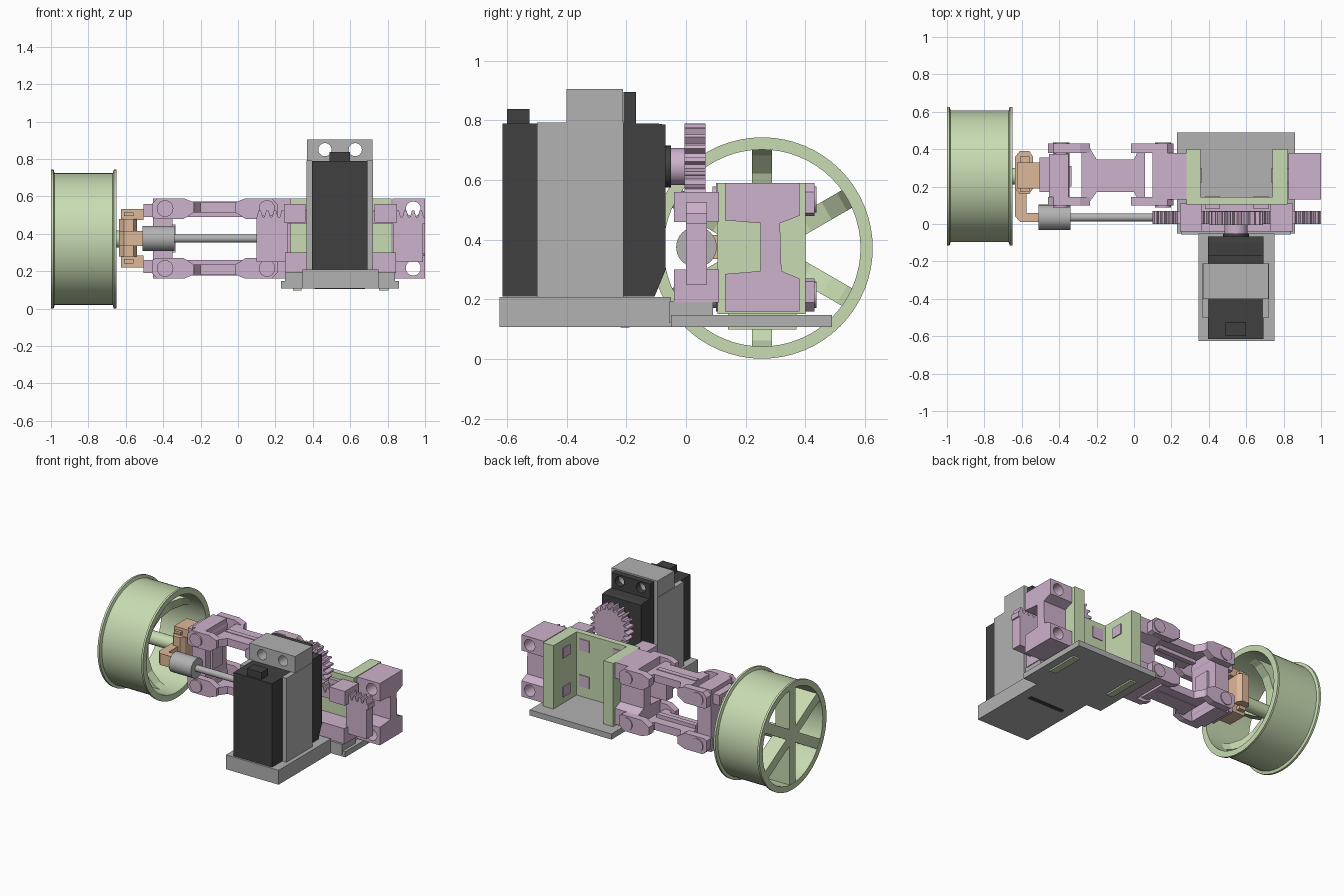
import bpy, bmesh, math
from mathutils import Vector

if "Cube" in bpy.data.objects:
    bpy.data.objects.remove(bpy.data.objects["Cube"])


def material(name, srgb):
    m = bpy.data.materials.new(name)
    m.diffuse_color = [((c / 255 + 0.055) / 1.055) ** 2.4 for c in srgb] + [1]
    m.use_nodes = True
    m.node_tree.nodes["Principled BSDF"].inputs["Base Color"].default_value = m.diffuse_color
    return m


PINK = material("pink", (206, 178, 204))
GREEN = material("pale green", (200, 219, 178))
GREY = material("grey", (178, 178, 178))
DARK = material("charcoal", (64, 64, 64))
TAN = material("tan", (222, 184, 154))


def finish(name, mat, bm, smooth=False):
    bmesh.ops.recalc_face_normals(bm, faces=bm.faces)
    me = bpy.data.meshes.new(name)
    bm.to_mesh(me)
    bm.free()
    ob = bpy.data.objects.new(name, me)
    bpy.context.collection.objects.link(ob)
    me.materials.append(mat)
    if smooth:
        bpy.context.view_layer.objects.active = ob
        ob.select_set(True)
        bpy.ops.object.shade_smooth_by_angle(angle=math.radians(30))
        ob.select_set(False)
    return ob


def place(axis, u, v, w):
    """u, v are the profile axes in x-y-z order; w runs along axis."""
    return {'x': (w, u, v), 'y': (u, w, v), 'z': (u, v, w)}[axis]


def prism(name, mat, axis, pts, a, b, smooth=False):
    bm = bmesh.new()
    f = bm.faces.new([bm.verts.new(place(axis, u, v, a)) for u, v in pts])
    r = bmesh.ops.extrude_face_region(bm, geom=[f])
    vs = [g for g in r['geom'] if isinstance(g, bmesh.types.BMVert)]
    bmesh.ops.translate(bm, verts=vs, vec=Vector(place(axis, 0, 0, b - a)))
    return finish(name, mat, bm, smooth)


def box(name, mat, x0, x1, y0, y1, z0, z1):
    return prism(name, mat, 'z', [(x0, y0), (x1, y0), (x1, y1), (x0, y1)], z0, z1)


def circle(u, v, r, n=32):
    return [(u + r * math.cos(2 * math.pi * i / n), v + r * math.sin(2 * math.pi * i / n)) for i in range(n)]


def cyl(name, mat, axis, u, v, r, a, b):
    return prism(name, mat, axis, circle(u, v, r), a, b, True)


def drill(ob, holes, r, a, b):
    """Cut round holes along y at the given x, z positions."""
    for x, z in holes:
        cut = cyl("cutter", ob.data.materials[0], 'y', x, z, r, a, b)
        cut.hide_render = True
        mod = ob.modifiers.new("hole", 'BOOLEAN')
        mod.operation, mod.object, mod.solver = 'DIFFERENCE', cut, 'EXACT'
        bpy.context.view_layer.objects.active = ob
        bpy.ops.object.modifier_apply(modifier=mod.name)
        bpy.data.objects.remove(cut)


# Wheel: turned rim, six swept spokes, axle
WY, WZ = 0.255, 0.372
rim = [(-1, .33), (-1, .371), (-.986, .371), (-.98, .352), (-.67, .352), (-.664, .371), (-.65, .371), (-.65, .33)]
bm = bmesh.new()
vs = [bm.verts.new((x, WY, WZ + r)) for x, r in rim]
es = [bm.edges.new((vs[i], vs[(i + 1) % len(vs)])) for i in range(len(vs))]
bmesh.ops.spin(bm, geom=vs + es, cent=(0, WY, WZ), axis=(1, 0, 0), angle=2 * math.pi, steps=64, use_merge=True)
bmesh.ops.remove_doubles(bm, verts=bm.verts, dist=1e-4)
finish("wheel_rim", GREEN, bm, True)
spoke = [(-.998, 0), (-.998, .335), (-.74, .335), (-.80, .31), (-.86, .25), (-.89, .17), (-.89, 0)]
for i in range(6):
    s = prism("wheel_spoke", GREEN, 'y', spoke, -.034, .034)
    s.location = (0, WY, WZ)
    s.rotation_euler.x = i * math.pi / 3
cyl("wheel_axle", GREEN, 'x', WY, WZ, .045, -.95, -.62)

# Steering knuckle with forked ears and steering arm
prism("knuckle_body", TAN, 'z', [(-.635, .19), (-.61, .16), (-.56, .16), (-.54, .19), (-.54, .36),
                                 (-.56, .39), (-.61, .39), (-.635, .36)], .28, .48)
for z0, z1 in ((.22, .285), (.475, .533)):
    box("knuckle_neck", TAN, -.61, -.56, .17, .36, z0 + .02, z1 - .02)
    box("knuckle_ear", TAN, -.625, -.505, .19, .33, z0, z1)
prism("steering_arm", TAN, 'z', [(-.635, .2), (-.635, .04), (-.61, .012), (-.5, .012), (-.5, .06),
                                 (-.575, .06), (-.575, .2)], .335, .415)

# Tie rod
cyl("rod_end", GREY, 'x', .035, .375, .068, -.51, -.34)
cyl("tie_rod", GREY, 'x', .035, .375, .022, -.35, .11)

# Outer upright
box("upright", PINK, -.455, -.35, .145, .375, .16, .59)
box("upright_web", PINK, -.36, -.335, .2, .31, .3, .45)
for z0, z1 in ((.19, .26), (.49, .56)):
    box("upright_lug", PINK, -.505, -.45, .17, .355, z0, z1)

# Suspension arms, the lower one a mirror of the upper
web = [(-.28, .10), (-.25, .10), (-.2, .17), (0, .17), (.04, .10), (.06, .10),
       (.06, .43), (.04, .43), (0, .345), (-.2, .345), (-.25, .43), (-.28, .43)]
prong = [(-.46, .49), (-.44, .48), (-.29, .48), (-.235, .515), (-.235, .568), (-.29, .59), (-.43, .59), (-.46, .56)]


def flip(z, lower):
    return .75 - z if lower else z


for low in (False, True):
    tag = "lower" if low else "upper"
    prism(tag + "_arm_web", PINK, 'z', web, flip(.515, low), flip(.568, low))
    box(tag + "_arm_rib", PINK, -.27, .03, .245, .28, *sorted((flip(.49, low), flip(.572, low))))
    for y0, y1 in ((.10, .145), (.38, .43)):
        for inner in (False, True):
            pts = [(-.25 - x if inner else x, flip(z, low)) for x, z in prong]
            prism(tag + "_arm_prong", PINK, 'y', pts, y0, y1)
    for x in (-.39, .155):
        cyl("hinge_pin", PINK, 'y', x, flip(.535, low), .044, .088, .437)

# Inner mounts, an I section either side of the chassis
isec = [(.13, .16), (.38, .16), (.38, .27), (.32, .295), (.315, .455), (.38, .48),
        (.38, .59), (.13, .59), (.13, .465), (.25, .455), (.25, .295), (.13, .285)]
for side, x0, x1 in (("left", .10, .28), ("right", .825, 1.0)):
    m = prism(side + "_arm_mount", PINK, 'x', isec, x0, x1)
    if side == "right":
        drill(m, [(.937, .533), (.937, .217)], .04, 0, .5)

# Chassis: open backed U with tabs through the floor
box("chassis_front_wall", GREEN, .28, .82, .105, .145, .15, .59)
for x0, x1 in ((.28, .355), (.74, .82)):
    box("chassis_side_wall", GREEN, x0, x1, .11, .40, .15, .59)
    box("chassis_tab", GREEN, x0 + .015, x1 - .015, .14, .37, .098, .16)
    for z in (.23, .5):
        box("mount_peg", PINK, x0 - .006, x1 + .006, .22, .3, z - .035, z + .035)
for x0 in (.38, .64):
    for z in (.22, .47):
        box("guide_peg", PINK, x0, x0 + .08, .08, .15, z, z + .08)

# Base plate and servo stand
box("base_plate", GREY, .23, .86, -.05, .49, .108, .147)
box("guide_ledge", GREY, .25, .84, -.055, .09, .12, .195)
box("servo_base", GREY, .345, .75, -.625, -.05, .108, .208)
box("base_slot", DARK, .41, .68, -.22, -.19, .105, .12)

# Rack guides
box("rack_guide_lower", PINK, .25, .845, -.04, .11, .19, .30)
for x0, x1 in ((.245, .36), (.73, .85)):
    box("rack_guide_upper", PINK, x0, x1, -.04, .11, .46, .56)

# Toothed rack with deep end blocks
pitch, n = .041, 22
top = []
for i in range(n):
    x = .1 + i * pitch
    top += [(x, .49), (x + .010, .525), (x + .022, .525), (x + .032, .49)]
prism("rack", PINK, 'y', [(1.0, .455), (1.0, .49)] + top[::-1] + [(.1, .455)], 0, .07)
for x0, x1 in ((.1, .265), (.83, .99)):
    box("rack_end", PINK, x0, x1, 0, .07, .25, .47)

# Pinion gear and hub
GX, GZ, teeth = .545, .645, 20
gear = []
for i in range(teeth):
    for f, r in ((0, .118), (.2, .118), (.38, .146), (.65, .146), (.83, .118)):
        t = 2 * math.pi * (i + f) / teeth
        gear.append((GX + r * math.cos(t), GZ + r * math.sin(t)))
prism("pinion_gear", PINK, 'y', gear, -.005, .066)
cyl("pinion_hub", PINK, 'y', GX, GZ, .062, -.055, 0)
cyl("servo_boss", DARK, 'y', GX, GZ, .07, -.075, -.05)

# Servo motor
prism("servo_body", DARK, 'x', [(-.615, .21), (-.105, .21), (-.068, .3), (-.068, .785), (-.1, .79), (-.615, .79)],
      .395, .692)
box("servo_cable_block", DARK, .49, .60, -.60, -.525, .78, .838)
tab = box("servo_tab", DARK, .395, .692, -.21, -.167, .78, .895)

# Servo bracket: side cheeks and drilled top
for x0, x1 in ((.365, .396), (.691, .722)):
    box("bracket_cheek", GREY, x0, x1, -.50, -.21, .2, .792)
head = prism("bracket_head", GREY, 'x', [(-.40, .79), (-.211, .79), (-.211, .905), (-.40, .905)], .368, .72)
for ob in (tab, head):
    drill(ob, [(.465, .85), (.627, .85)], .035, -.6, 0)
